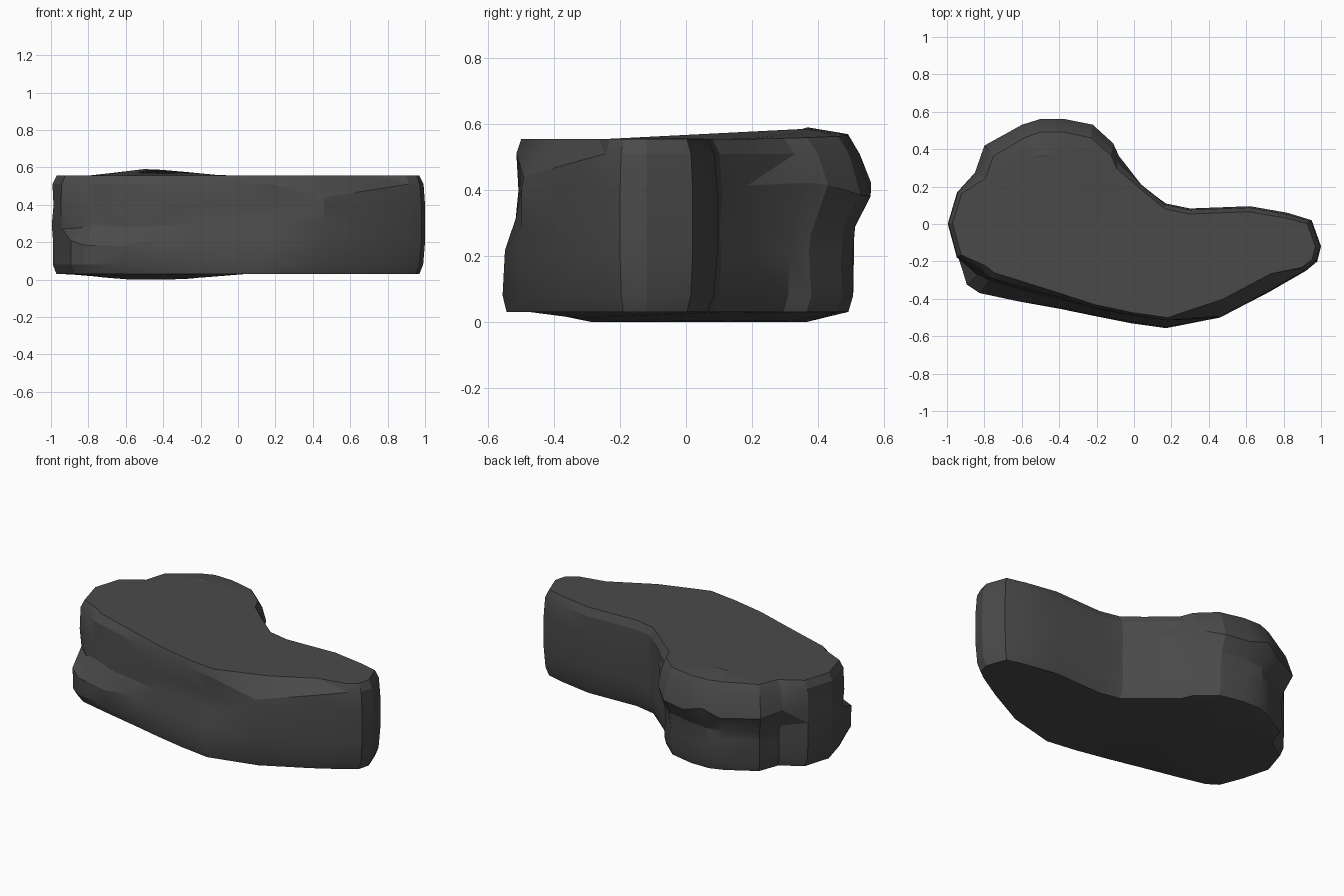
import bpy
import bmesh
import random
from mathutils import Vector

random.seed(4)
cube = bpy.data.objects.get("Cube")
if cube:
    bpy.data.objects.remove(cube, do_unlink=True)

# Widest outline of the boulder, counter-clockwise from its narrow end
OUTLINE = [(1, -.12), (.95, .02), (.82, .06), (.62, .095), (.3, .083), (.17, .11),
           (.06, .2), (-.08, .37), (-.11, .44), (-.22, .535), (-.37, .567),
           (-.5, .567), (-.6, .535), (-.8, .42), (-.86, .28), (-.95, .17), (-1, 0),
           (-.95, -.18), (-.9, -.33), (-.83, -.375), (-.62, -.42), (-.4, -.46),
           (-.22, -.495), (-.02, -.535), (.17, -.562), (.46, -.5), (.72, -.365),
           (.92, -.25), (.98, -.2)]

# Each level: height, inset of plain walls, inset of back lobe, share of front slope
LEVELS = [(.03, .03, .075, .35), (.08, .01, .06, .1), (.2, 0, .055, 0),
          (.29, 0, .05, .7), (.4, 0, 0, .8), (.51, .008, .04, .95),
          (.555, .03, .075, 1.25)]

SPINE_A, SPINE_B = Vector((-.5, .08)), Vector((.75, -.12))


def spine_point(p):
    """Nearest point of the central spine."""
    axis = SPINE_B - SPINE_A
    t = (p - SPINE_A).dot(axis) / axis.length_squared
    return SPINE_A + axis * min(1, max(0, t))


def inset(p, distance):
    return p + (spine_point(p) - p).normalized() * distance


def bump(x, y, centre_y):
    """Soft swelling on the broad end."""
    return max(0, 1 - abs(x + .48) / .5) * max(0, 1 - abs(y - centre_y) / .3)


def wall_point(p, level):
    z, plain, back, front = level
    x, y = p
    rough = random.uniform(0, .014) if .1 < z < .5 and x < .3 else 0
    if y > .25:
        distance = back
        z += .02 * bump(x, y, .5) if z > .55 else 0
    elif y < -.3 and x < .4:
        distance = front * (.05 + .1 * max(0, -x - .2))
    else:
        distance = plain
        # Sloping chamfer along the front of the narrow end
        if y < -.3 and z > .5:
            z -= (.07 if x < .6 else .03) if z < .55 else 0
            distance += .07 if z > .55 else 0
    q = inset(p, distance + rough)
    if .1 < z < .5 and x < .3:
        z += random.uniform(-.025, .025)
    return (q.x, q.y, z)


def cap_ring(points, z, direction):
    """Inner ring carrying the swellings of the top or the underside."""
    ring = []
    for p in points:
        q = p.lerp(spine_point(p), .3)
        if direction > 0:
            height = z + .045 * bump(q.x, q.y, .42)
        else:
            height = z - .05 * max(bump(q.x, q.y, -.3), bump(q.x, q.y, .36))
        ring.append((q.x, q.y, max(0, height)))
    return ring


# Stack the rings and bridge them
points = [Vector(p) for p in OUTLINE]
walls = [[wall_point(p, level) for p in points] for level in LEVELS]
bottom = cap_ring([Vector(c[:2]) for c in walls[0]], .03, -1)
top = cap_ring([Vector(c[:2]) for c in walls[-1]], .555, 1)

bm = bmesh.new()
rings = [[bm.verts.new(c) for c in ring] for ring in [bottom] + walls + [top]]
count = len(points)
for low, high in zip(rings, rings[1:]):
    for i in range(count):
        j = (i + 1) % count
        bm.faces.new((low[i], low[j], high[j], high[i]))
bm.faces.new(rings[-1])
bm.faces.new(list(reversed(rings[0])))
bmesh.ops.triangulate(bm, faces=bm.faces[:])
bmesh.ops.recalc_face_normals(bm, faces=bm.faces[:])

mesh = bpy.data.meshes.new("boulder")
bm.to_mesh(mesh)
bm.free()
boulder = bpy.data.objects.new("boulder", mesh)
bpy.context.collection.objects.link(boulder)

# Dark stone
stone = bpy.data.materials.new("dark grey stone")
stone.use_nodes = True
colour = (.068, .068, .068, 1)
stone.diffuse_color = colour
stone.node_tree.nodes["Principled BSDF"].inputs["Base Color"].default_value = colour
mesh.materials.append(stone)

bpy.ops.object.select_all(action="DESELECT")
boulder.select_set(True)
bpy.context.view_layer.objects.active = boulder
bpy.ops.object.shade_smooth_by_angle(angle=.35)
